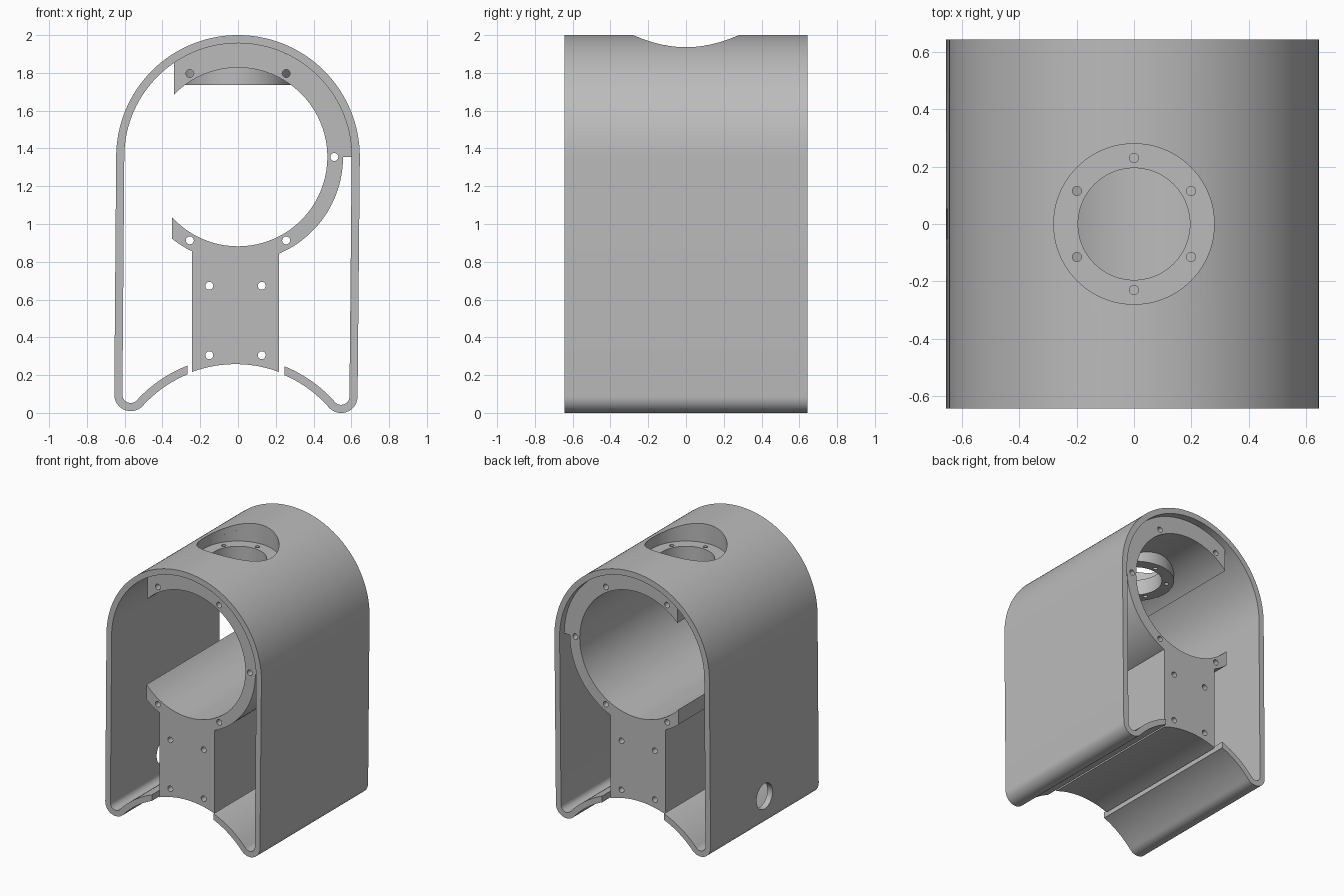
import bpy, bmesh
from math import sin, cos, acos, atan2, pi, radians, sqrt
from mathutils import Matrix, Vector

cube = bpy.data.objects.get("Cube")
if cube:
    bpy.data.objects.remove(cube, do_unlink=True)

grey = bpy.data.materials.new("plain grey")
grey.use_nodes = True
colour = (0.5, 0.5, 0.5, 1)
grey.diffuse_color = colour
grey.node_tree.nodes["Principled BSDF"].inputs["Base Color"].default_value = colour

AXIS_Z = 1.355           # height of the main bore
HALF = 0.643             # half length of the shell
INNER = HALF - 0.055     # inner parts sit back from both ends


def arc(cx, cz, r, a0, a1, n=32):
    return [(cx + r * cos(a0 + (a1 - a0) * i / n), cz + r * sin(a0 + (a1 - a0) * i / n))
            for i in range(n + 1)]


def finish(name, bm):
    bmesh.ops.recalc_face_normals(bm, faces=bm.faces)
    mesh = bpy.data.meshes.new(name)
    bm.to_mesh(mesh)
    bm.free()
    mesh.materials.append(grey)
    ob = bpy.data.objects.new(name, mesh)
    bpy.context.collection.objects.link(ob)
    return ob


def prism(name, points, half):
    """Extrude an x-z outline along y."""
    bm = bmesh.new()
    bmesh.ops.remove_doubles(bm, verts=bm.verts, dist=1e-5)
    face = bm.faces.new([bm.verts.new((x, -half, z)) for x, z in points])
    out = bmesh.ops.extrude_face_region(bm, geom=[face])
    moved = [v for v in out["geom"] if isinstance(v, bmesh.types.BMVert)]
    bmesh.ops.translate(bm, verts=moved, vec=(0, 2 * half, 0))
    return finish(name, bm)


def rods(name, centres, r, length, axis, seg=24):
    """Parallel cylinders along one axis, in a single mesh."""
    turn = Vector((0, 0, 1)).rotation_difference(Vector(axis)).to_matrix().to_4x4()
    bm = bmesh.new()
    for c in centres:
        bmesh.ops.create_cone(bm, cap_ends=True, segments=seg, radius1=r, radius2=r,
                              depth=length, matrix=Matrix.Translation(c) @ turn)
    return finish(name, bm)


def cut(ob, cutter):
    mod = ob.modifiers.new("cut", "BOOLEAN")
    mod.operation = "DIFFERENCE"
    mod.solver = "EXACT"
    mod.object = cutter
    bpy.context.view_layer.objects.active = ob
    bpy.ops.object.modifier_apply(modifier=mod.name)
    bpy.data.objects.remove(cutter, do_unlink=True)


def port_cutter():
    return rods("port_cutter", [(0, 0, 1.9)], 0.28, 0.5, (0, 0, 1), 96)


# Shell: arch, straight sides, rounded feet and a concave underside with a gap
FOOT_X, FOOT_Z, FOOT_R, SADDLE_R = 0.557, 0.0915, 0.087, 0.66
rise = sqrt((SADDLE_R + FOOT_R) ** 2 - FOOT_X ** 2)
SADDLE_Z = FOOT_Z - rise
tangent = atan2(rise, FOOT_X)


def shell_path(inset):
    r = SADDLE_R + inset
    lower = arc(0, SADDLE_Z, r, acos(0.257 / r), tangent, 20)
    lower += arc(FOOT_X, FOOT_Z, FOOT_R - inset, tangent + pi, 2 * pi, 20)[1:]
    arch = arc(0, AXIS_Z, 0.645 - inset, 0, pi, 96)
    return lower + arch + [(-x, z) for x, z in reversed(lower)]


def tilted(points, a=radians(0.5)):
    return [(x * cos(a) + (z - AXIS_Z) * sin(a),
             AXIS_Z - x * sin(a) + (z - AXIS_Z) * cos(a)) for x, z in points]


shell = prism("shell", tilted(shell_path(0) + shell_path(0.043)[::-1]), HALF)
cut(shell, port_cutter())
cut(shell, rods("side_cutter", [(-0.65, 0, 0.24)], 0.095, 0.3, (1, 0, 0), 48))

# Cradle: open ring, thick above the axis and thinner below it
BORE, THICK, THIN = 0.473, 0.602, 0.556
TOP_END, LOW_END = -0.34, -0.35
outline = arc(0, AXIS_Z, THICK, 0, acos(TOP_END / THICK), 64)
outline += arc(0, AXIS_Z, BORE, acos(TOP_END / BORE), -acos(LOW_END / BORE), 110)
outline += arc(0, AXIS_Z, THIN, -acos(LOW_END / THIN), 0, 64)
cradle = prism("cradle", outline, INNER)
cut(cradle, port_cutter())
bolts = [(0.51 * cos(i * pi / 3), 0, AXIS_Z + 0.51 * sin(i * pi / 3)) for i in (0, 1, 2, 4, 5)]
cut(cradle, rods("bolt_cutter", bolts, 0.021, 3, (0, 1, 0)))

# Pedestal: solid block between the cradle and the concave underside
MID, WIDE = -0.013, 0.23
top_r = THIN - 0.004
top = arc(0, AXIS_Z, top_r, -acos((MID - WIDE) / top_r), -acos((MID + WIDE) / top_r), 32)
edge = acos(WIDE / SADDLE_R)
bottom = arc(MID, -0.402, SADDLE_R, edge, pi - edge, 32)
pedestal = prism("pedestal", top + bottom, INNER)
bolts = [(MID + dx, 0, z) for dx in (-0.139, 0.139) for z in (0.305, 0.673)]
cut(pedestal, rods("bolt_cutter", bolts, 0.021, 3, (0, 1, 0)))

# Port flange: drilled annulus at the bottom of the top opening
flange = rods("port_flange", [(0, 0, 1.795)], 0.28, 0.12, (0, 0, 1), 96)
cut(flange, rods("opening_cutter", [(0, 0, 1.8)], 0.195, 0.5, (0, 0, 1), 96))
bolts = [(0.23 * sin(i * pi / 3), 0.23 * cos(i * pi / 3), 1.8) for i in range(6)]
cut(flange, rods("bolt_cutter", bolts, 0.016, 0.5, (0, 0, 1)))

# Smooth the curved walls and keep the edges sharp
bpy.ops.object.select_all(action="DESELECT")
for ob in (shell, cradle, pedestal, flange):
    ob.select_set(True)
bpy.context.view_layer.objects.active = shell
bpy.ops.object.shade_smooth_by_angle(angle=radians(30))
